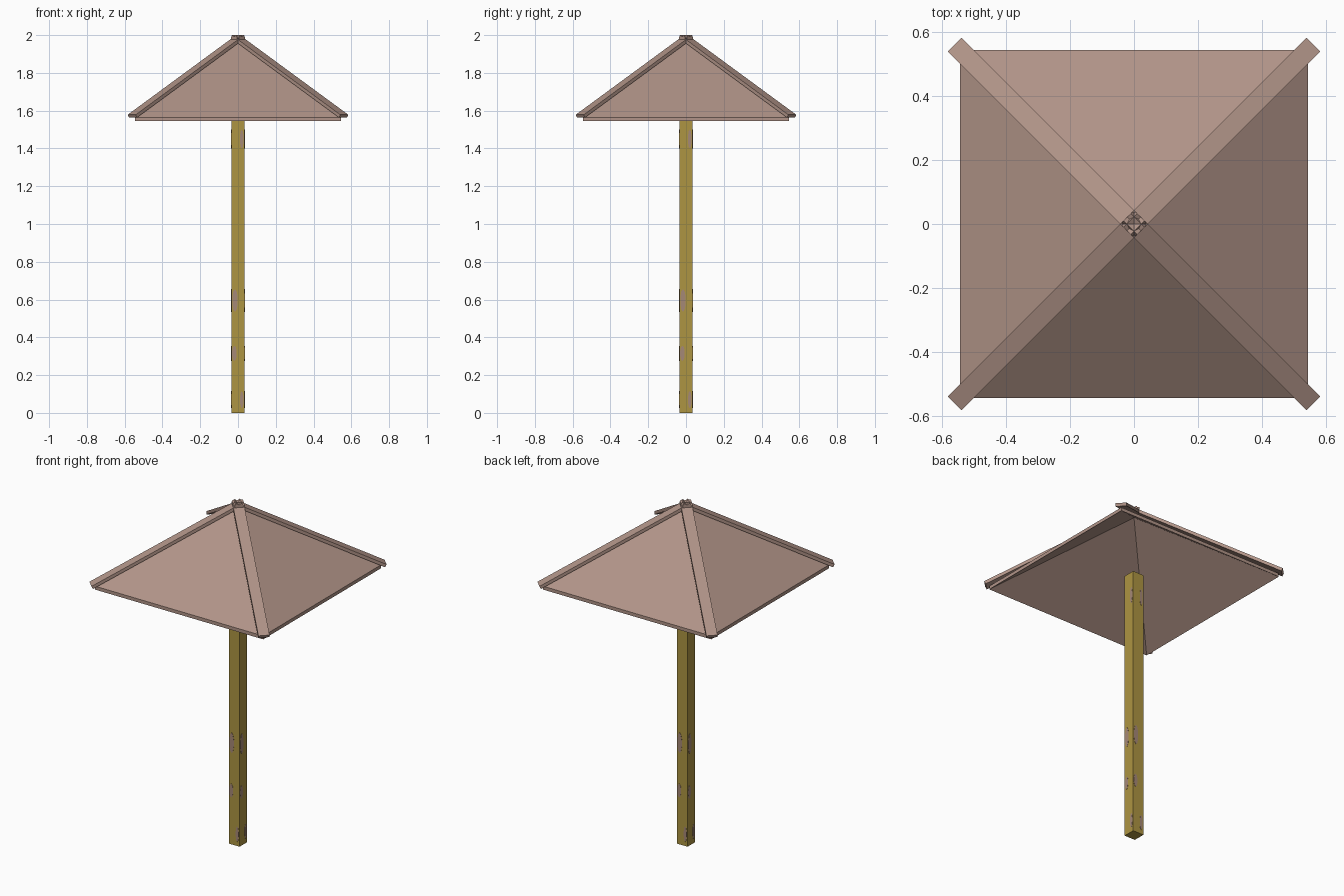
import bpy, bmesh, math
from mathutils import Matrix, Vector

if "Cube" in bpy.data.objects:
    bpy.data.objects.remove(bpy.data.objects["Cube"])


def material(name, rgb):
    m = bpy.data.materials.new(name)
    lin = [((c / 255 + 0.055) / 1.055) ** 2.4 for c in rgb]
    m.diffuse_color = (*lin, 1)
    m.use_nodes = True
    m.node_tree.nodes["Principled BSDF"].inputs["Base Color"].default_value = m.diffuse_color
    return m


ROOF = material("dusty brown canopy", (177, 148, 136))
POST = material("olive wood", (174, 149, 66))
WORN = material("worn patch", (165, 136, 118))


def finish(name, bm, mat):
    bmesh.ops.recalc_face_normals(bm, faces=bm.faces)
    me = bpy.data.meshes.new(name)
    bm.to_mesh(me)
    bm.free()
    me.materials.append(mat)
    ob = bpy.data.objects.new(name, me)
    bpy.context.collection.objects.link(ob)
    return ob


def box(name, size, matrix, mat):
    bm = bmesh.new()
    bmesh.ops.create_cube(bm, size=1, matrix=matrix @ Matrix.Diagonal((*size, 1)))
    return finish(name, bm, mat)


# Post: square, ends just inside the hollow roof
P, POST_TOP = 0.035, 1.59
box("post", (2 * P, 2 * P, POST_TOP), Matrix.Translation((0, 0, POST_TOP / 2)), POST)

# Worn patches: thin oval plates repeated on the four sides of the post
bm = bmesh.new()
for side in range(4):
    turn = Matrix.Rotation(side * math.pi / 2, 4, 'Z')
    for x, z, rx, rz in ((-0.019, 0.315, 0.013, 0.04), (-0.016, 0.595, 0.015, 0.06),
                         (0.02, 1.45, 0.01, 0.05), (0.02, 0.07, 0.01, 0.045)):
        place = Matrix.Translation((x, -P, z)) @ Matrix.Diagonal((rx, 1, rz, 1))
        bmesh.ops.create_cone(bm, cap_ends=True, segments=10, radius1=1, radius2=1, depth=0.003,
                              matrix=turn @ place @ Matrix.Rotation(math.pi / 2, 4, 'X'))
finish("worn_patches", bm, WORN)

# Roof: hollow four-sided pyramid with a thin vertical rim
R, RIM, APEX, THICK = 0.545, 1.545, 1.945, 0.02
bm = bmesh.new()
corners = ((-R, -R), (R, -R), (R, R), (-R, R))
inner = [bm.verts.new((x, y, RIM)) for x, y in corners]
outer = [bm.verts.new((x, y, RIM + THICK)) for x, y in corners]
tip_in = bm.verts.new((0, 0, APEX))
tip_out = bm.verts.new((0, 0, APEX + THICK))
for i in range(4):
    j = (i + 1) % 4
    bm.faces.new((outer[i], outer[j], tip_out))
    bm.faces.new((inner[j], inner[i], tip_in))
    bm.faces.new((inner[i], inner[j], outer[j], outer[i]))
finish("roof", bm, ROOF)

# Hip battens: flat strips along the four ridges, crossing at the peak
W, T = 0.06, 0.018
top_in, top_out = Vector((-0.016, 0, 2.0)), Vector((0.795, 0, 1.579))
run = top_out - top_in
pitch = math.atan2(-run.z, run.x)
for i in range(4):
    m = (Matrix.Rotation(math.pi / 4 + i * math.pi / 2, 4, 'Z')
         @ Matrix.Translation((top_in + top_out) / 2)
         @ Matrix.Rotation(pitch, 4, 'Y')
         @ Matrix.Translation((0, 0, -T / 2)))
    box(f"hip_batten_{i + 1}", (run.length, W, T), m, ROOF)
